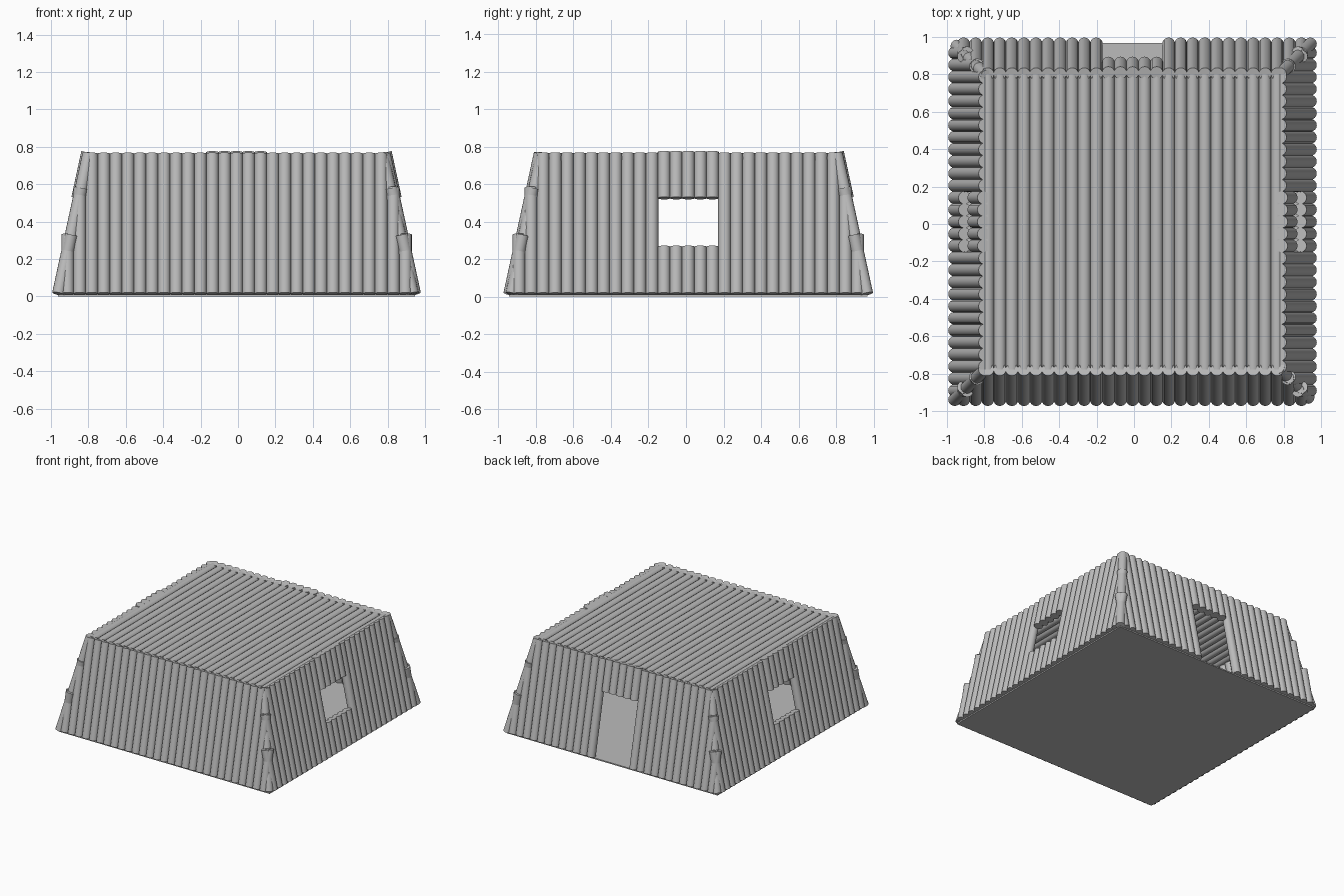
import bpy, bmesh, math
from mathutils import Vector, Matrix

if "Cube" in bpy.data.objects:
    bpy.data.objects.remove(bpy.data.objects["Cube"])

R = 0.034           # log radius
STEP = 0.0645       # log spacing
CX, CY = -0.008, 0.012
Z0, Z1 = 0.014, 0.762
A0, A1 = 0.952, 0.790   # wall axis distance at the bottom and at the top

mat = bpy.data.materials.new("grey_timber")
mat.diffuse_color = (0.5, 0.5, 0.5, 1)
mat.use_nodes = True
mat.node_tree.nodes["Principled BSDF"].inputs["Base Color"].default_value = mat.diffuse_color


def add_log(bm, p, q, r=R):
    p, q = Vector(p), Vector(q)
    d = q - p
    rot = d.to_track_quat('Z', 'Y').to_matrix().to_4x4()
    bmesh.ops.create_cone(bm, cap_ends=True, segments=16, radius1=r, radius2=r,
                          depth=d.length, matrix=Matrix.Translation((p + q) / 2) @ rot)


def finish(bm, name, turn=0.0):
    bmesh.ops.rotate(bm, verts=bm.verts, cent=(0, 0, 0), matrix=Matrix.Rotation(turn, 3, 'Z'))
    bmesh.ops.translate(bm, verts=bm.verts, vec=(CX, CY, 0))
    me = bpy.data.meshes.new(name)
    bm.to_mesh(me)
    bm.free()
    me.materials.append(mat)
    ob = bpy.data.objects.new(name, me)
    bpy.context.collection.objects.link(ob)
    bpy.ops.object.select_all(action='DESELECT')
    ob.select_set(True)
    bpy.context.view_layer.objects.active = ob
    bpy.ops.object.shade_smooth_by_angle(angle=math.radians(40))
    return ob


def depth(z):
    return A0 + (A1 - A0) * (z - Z0) / (Z1 - Z0)


def wall(name, turn, opening=None):
    """Leaning log wall; logs get shorter past the roof corners."""
    bm = bmesh.new()

    def upright(x, za, zb, out=0.0):
        add_log(bm, (x, -depth(za) - out, za), (x, -depth(zb) - out, zb))

    for i in range(-14, 15):
        x = i * STEP
        top = {13: 0.58, 14: 0.33}.get(abs(i), Z1)
        if opening and abs(i) <= 2:
            if opening == "window":
                upright(x, Z0, 0.265)
            upright(x, 0.525, Z1 + 0.008, 0.008)      # lintel logs
        else:
            upright(x, Z0, top)
    return finish(bm, name, turn)


# Four walls
wall("front_wall", 0)
wall("right_wall", math.pi / 2, "window")
wall("back_wall", math.pi, "door")
wall("left_wall", -math.pi / 2, "window")

# Corner posts leaning along the diagonals
for name, sx, sy, inset in (("post_front_left", -1, -1, 0), ("post_back_right", 1, 1, 0),
                            ("post_front_right", 1, -1, 0.012), ("post_back_left", -1, 1, 0.012)):
    bm = bmesh.new()
    b, t = A0 - inset, A1 - inset
    add_log(bm, (sx * b, sy * b, Z0), (sx * t, sy * t, Z1))
    finish(bm, name)

# Flat roof of logs running front to back
bm = bmesh.new()
for i in range(-12, 13):
    add_log(bm, (i * STEP, -0.79, 0.732), (i * STEP, 0.79, 0.732))
finish(bm, "roof_logs")

# Thin floor plate
bm = bmesh.new()
bmesh.ops.create_cube(bm, size=1, matrix=Matrix.Translation((0, 0, 0.005))
                      @ Matrix.Diagonal((1.91, 1.91, 0.01, 1)))
finish(bm, "floor")
